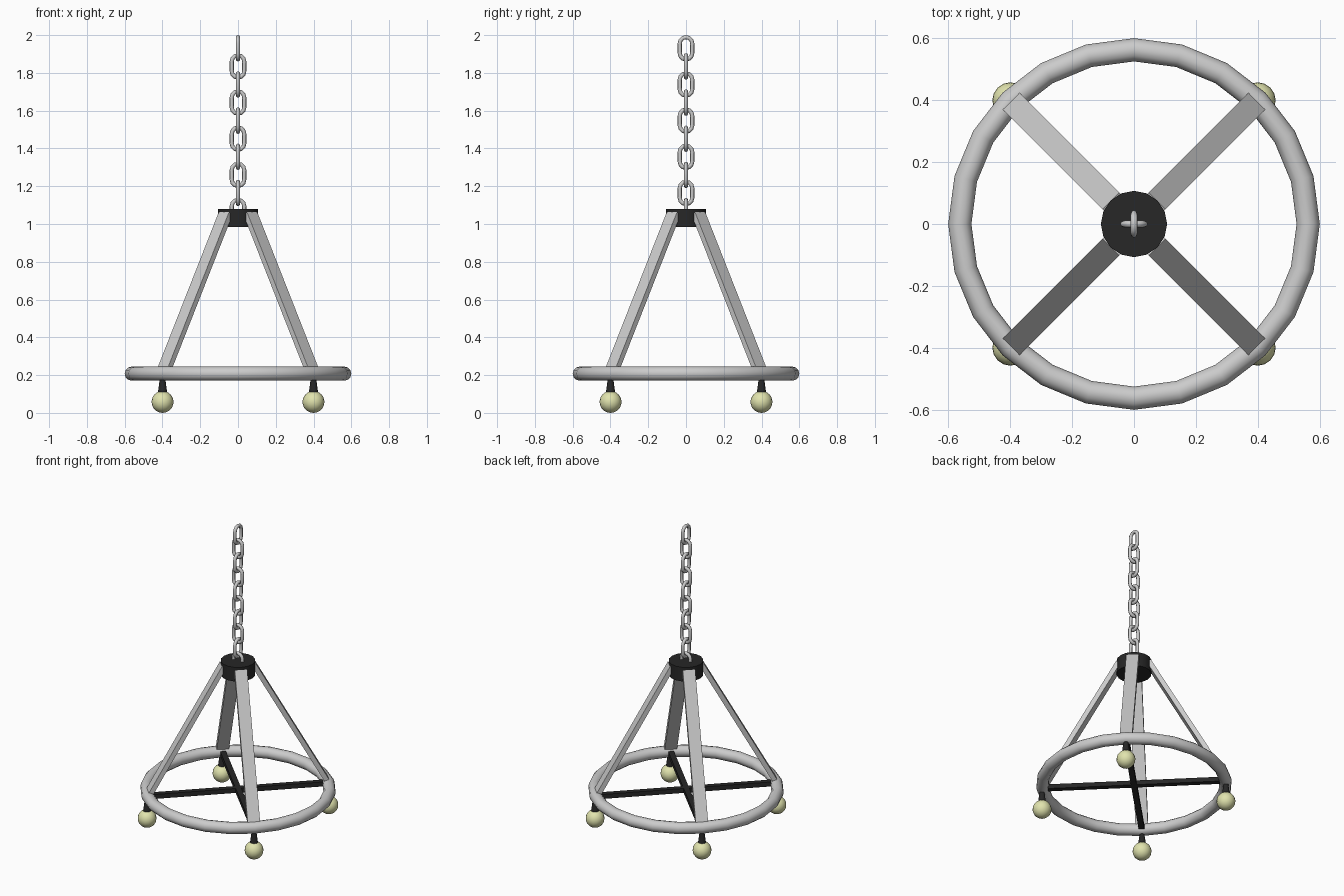
import bpy
from math import radians, pi, cos, sin, hypot, atan2
from mathutils import Matrix, Vector

if "Cube" in bpy.data.objects:
    bpy.data.objects.remove(bpy.data.objects["Cube"])


def material(name, rgb):
    m = bpy.data.materials.new(name)
    m.diffuse_color = (*rgb, 1)
    m.use_nodes = True
    m.node_tree.nodes["Principled BSDF"].inputs["Base Color"].default_value = m.diffuse_color
    return m


BLACK = material("black_metal", (0.02, 0.02, 0.02))
GLOW = material("bulb_glass", (0.75, 0.77, 0.42))


def finish(name, mat=None, angle=40):
    ob = bpy.context.object
    ob.name = name
    if mat:
        ob.data.materials.append(mat)
    bpy.ops.object.shade_smooth_by_angle(angle=radians(angle))
    return ob


def box(name, size, matrix, mat=None):
    bpy.ops.mesh.primitive_cube_add(size=1)
    ob = bpy.context.object
    ob.data.transform(matrix @ Matrix.Diagonal((*size, 1)))
    return finish(name, mat)


# Main ring
bpy.ops.mesh.primitive_torus_add(major_radius=0.5625, minor_radius=0.0375,
                                 major_segments=24, minor_segments=12,
                                 location=(0, 0, 0.208))
finish("ring", angle=60)

# Hub at the top of the straps
bpy.ops.mesh.primitive_cylinder_add(vertices=16, radius=0.107, depth=0.095,
                                    location=(0, 0, 1.0325))
finish("hub", BLACK)

# Crossed bars inside the ring
for i in range(2):
    turn = Matrix.Rotation(radians(45 + 90 * i), 4, 'Z')
    box(f"cross_bar_{i}", (1.12, 0.035, 0.03),
        Matrix.Translation((0, 0, 0.208)) @ turn, BLACK)

# Four sloping straps, each with a lamp holder and bulb below
r0, z0, r1, z1 = 0.56, 0.215, 0.093, 1.055
length = hypot(r0 - r1, z1 - z0)
tilt = Matrix.Rotation(-atan2(r0 - r1, z1 - z0), 4, 'Y')
for i in range(4):
    a = radians(45 + 90 * i)
    turn = Matrix.Rotation(a, 4, 'Z')
    mid = Matrix.Translation(((r0 + r1) / 2, 0, (z0 + z1) / 2))
    box(f"strap_{i}", (0.03, 0.077, length), turn @ mid @ tilt)

    x, y = 0.565 * cos(a), 0.565 * sin(a)
    bpy.ops.mesh.primitive_cone_add(vertices=12, radius1=0.024, radius2=0.013,
                                    depth=0.085, location=(x, y, 0.1525))
    finish(f"lamp_holder_{i}", BLACK)
    bpy.ops.mesh.primitive_uv_sphere_add(segments=16, ring_count=12,
                                         radius=0.058, location=(x, y, 0.058))
    finish(f"bulb_{i}", GLOW, 60)

# One oval chain link as a closed swept wire in the XZ plane
R, half, wire = 0.033, 0.026, 0.011
path = []
for end in (1, -1):
    for k in range(7):
        t = pi * k / 6 + (0 if end == 1 else pi)
        path.append((R * cos(t), 0, R * sin(t) + end * half))
curve = bpy.data.curves.new("link_path", 'CURVE')
curve.dimensions = '3D'
curve.bevel_depth = wire
curve.bevel_resolution = 2
spline = curve.splines.new('POLY')
spline.points.add(len(path) - 1)
for p, co in zip(spline.points, path):
    p.co = (*co, 1)
spline.use_cyclic_u = True
temp = bpy.data.objects.new("link_path", curve)
link_mesh = bpy.data.meshes.new_from_object(temp)
bpy.data.objects.remove(temp)
link_mesh.shade_smooth()

# Chain of alternating links hanging down into the hub
for k in range(10):
    link = bpy.data.objects.new(f"chain_link_{k}", link_mesh)
    link.location = Vector((0, 0, 1.93 - 0.0957 * k))
    link.rotation_euler.z = pi / 2 if k % 2 == 0 else 0
    bpy.context.collection.objects.link(link)
